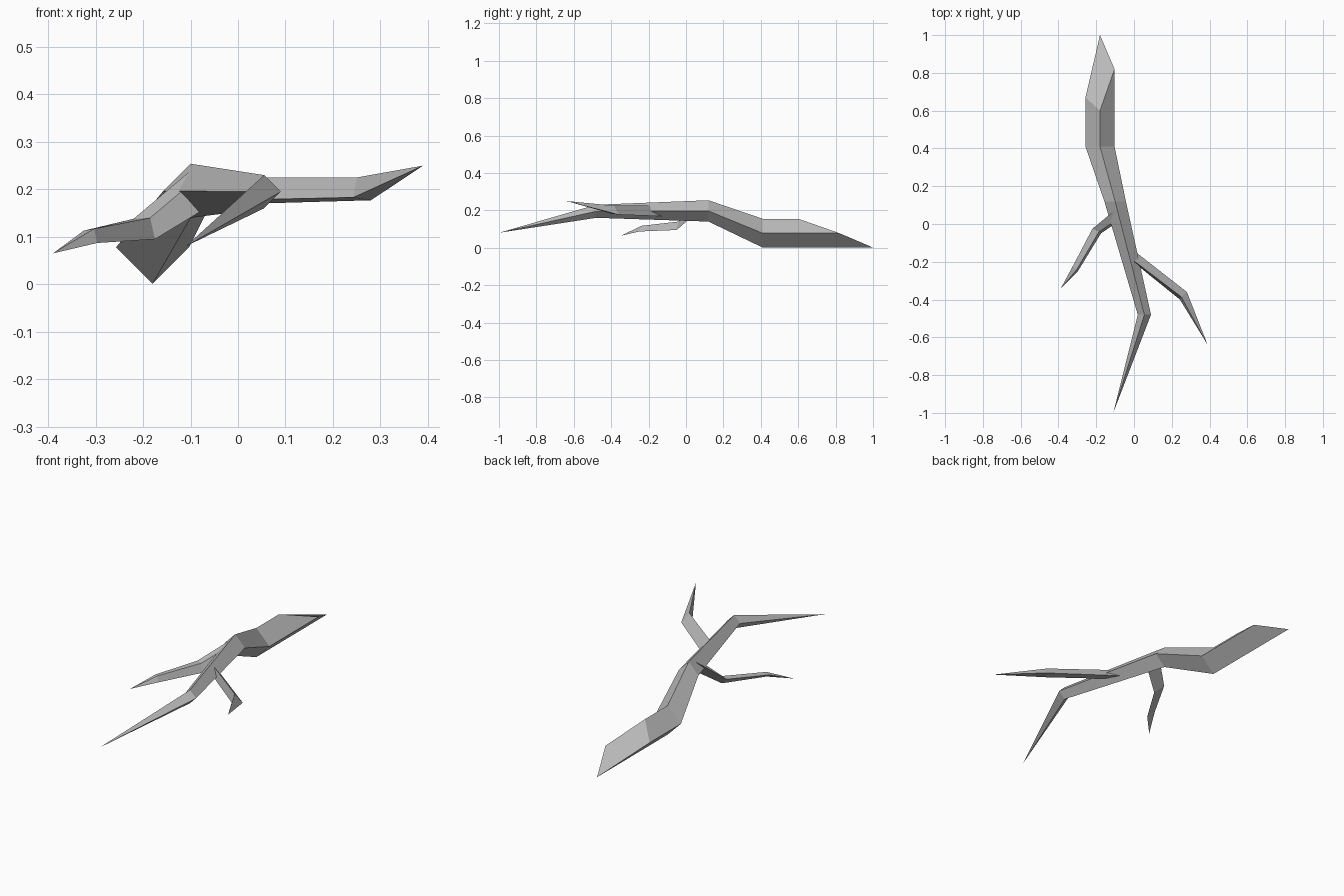
import bpy
import bmesh

# Remove the default cube
cube = bpy.data.objects.get("Cube")
if cube:
    bpy.data.objects.remove(cube, do_unlink=True)

# Single bark colour
bark = bpy.data.materials.new("grey_bark")
bark.use_nodes = True
GREY = (0.5, 0.5, 0.5, 1.0)
bark.diffuse_color = GREY
bark.node_tree.nodes["Principled BSDF"].inputs["Base Color"].default_value = GREY


def limb(name, rings, tip):
    """Loft equal-sized rings into a faceted limb that ends in a point."""
    bm = bmesh.new()
    loops = [[bm.verts.new(p) for p in ring] for ring in rings]
    sides = len(loops[0])
    end = bm.verts.new(tip)
    bm.faces.new(loops[0])
    for a, b in zip(loops, loops[1:]):
        for i in range(sides):
            j = (i + 1) % sides
            bm.faces.new((a[i], a[j], b[j], b[i]))
    for i in range(sides):
        bm.faces.new((loops[-1][i], loops[-1][(i + 1) % sides], end))
    bmesh.ops.recalc_face_normals(bm, faces=bm.faces)
    mesh = bpy.data.meshes.new(name)
    bm.to_mesh(mesh)
    bm.free()
    mesh.materials.append(bark)
    obj = bpy.data.objects.new(name, mesh)
    bpy.context.collection.objects.link(obj)
    return obj


def diamond(x, y, z, r):
    """Four-sided cross-section standing on its corner."""
    return [(x, y, z + r), (x + r, y, z), (x, y, z - r), (x - r, y, z)]


# Main stem with a slanted cut at the thick end
cut = [(x, y, z) for (x, _, z), y in
       zip(diamond(-0.18, 0, 0.078, 0.077), (0.6, 0.82, 1.0, 0.67))]
limb("main_stem", [
    cut,
    diamond(-0.18, 0.41, 0.078, 0.077),
    diamond(-0.1, 0.12, 0.197, 0.057),
    diamond(0.055, -0.48, 0.195, 0.035),
], (-0.11, -1.0, 0.08))

# Left twig, rooted inside the stem
limb("left_twig", [
    [(-0.03, -0.172, 0.225), (-0.03, -0.18, 0.177), (-0.03, -0.118, 0.168)],
    [(0.25, -0.385, 0.225), (0.243, -0.40, 0.183), (0.28, -0.36, 0.177)],
], (0.39, -0.64, 0.25))

# Right twig, with an extra bend
limb("right_twig", [
    [(-0.07, 0.035, 0.237), (-0.06, 0.03, 0.165), (-0.105, 0.07, 0.235)],
    [(-0.185, -0.04, 0.14), (-0.175, -0.05, 0.095), (-0.22, -0.025, 0.138)],
    [(-0.303, -0.24, 0.117), (-0.297, -0.25, 0.087), (-0.325, -0.225, 0.113)],
], (-0.39, -0.345, 0.065))
